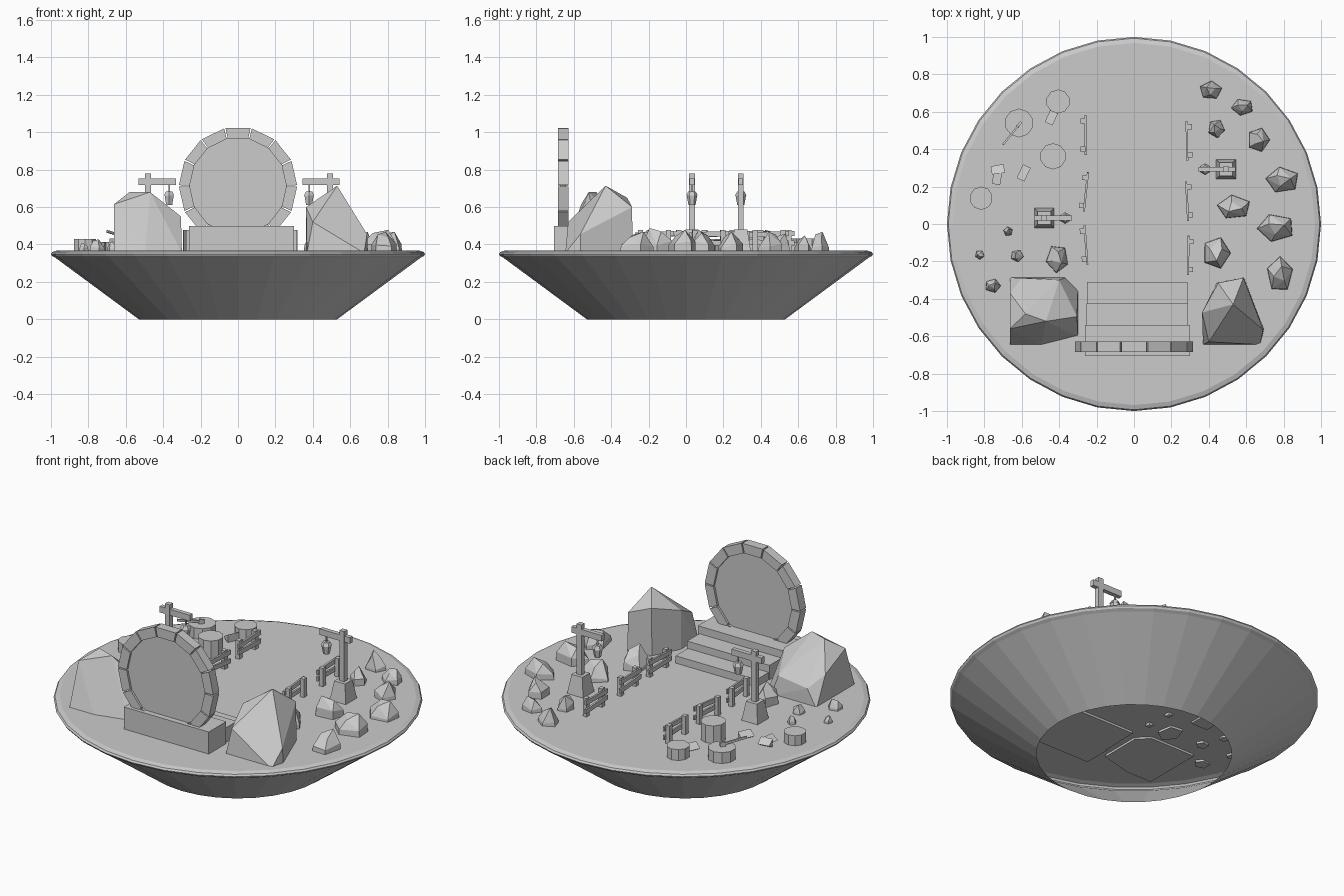
import bpy, bmesh, random
from math import sin, cos, pi, radians, atan2
from mathutils import Vector, Matrix

if "Cube" in bpy.data.objects:
    bpy.data.objects.remove(bpy.data.objects["Cube"])

FLOOR = 0.368


def finish(name, bm, flat=True):
    bmesh.ops.recalc_face_normals(bm, faces=bm.faces)
    me = bpy.data.meshes.new(name)
    bm.to_mesh(me)
    bm.free()
    ob = bpy.data.objects.new(name, me)
    bpy.context.collection.objects.link(ob)
    return ob


def add_box(bm, centre, size, rot=None):
    m = Matrix.Translation(centre) @ (rot or Matrix()) @ Matrix.Diagonal((*size, 1))
    bmesh.ops.create_cube(bm, size=1, matrix=m)


def add_cone(bm, x, y, z0, z1, r0, r1, sides, turn=0.0):
    m = Matrix.Translation((x, y, (z0 + z1) / 2)) @ Matrix.Rotation(turn, 4, 'Z')
    bmesh.ops.create_cone(bm, cap_ends=True, segments=sides, radius1=r0, radius2=r1,
                          depth=z1 - z0, matrix=m)


def hull(name, pts):
    bm = bmesh.new()
    for p in pts:
        bm.verts.new(p)
    res = bmesh.ops.convex_hull(bm, input=bm.verts)
    junk = [v for v in res["geom_interior"] if isinstance(v, bmesh.types.BMVert)]
    bmesh.ops.delete(bm, geom=junk, context='VERTS')
    bmesh.ops.dissolve_limit(bm, angle_limit=radians(4), verts=bm.verts, edges=bm.edges)
    return finish(name, bm)


# Island: open-bottomed bowl with a rounded rim and a flat floor
profile = [(0.53, 0), (0.975, 0.328), (0.993, 0.338), (1, 0.349), (0.993, 0.36), (0.968, FLOOR)]
bm = bmesh.new()
N = 32
rings = [[bm.verts.new((r * sin(2 * pi * i / N), r * cos(2 * pi * i / N), z)) for i in range(N)]
         for r, z in profile]
for a, b in zip(rings, rings[1:]):
    for i in range(N):
        bm.faces.new((a[i], a[(i + 1) % N], b[(i + 1) % N], b[i]))
bm.faces.new(rings[-1])
finish("island", bm)

# Steps climbing to the gate
for i, (y1, top, x0, x1) in enumerate([(-0.31, 0.412, -0.25, 0.285),
                                      (-0.425, 0.455, -0.255, 0.29),
                                      (-0.54, 0.5, -0.262, 0.3)]):
    y0 = -0.705
    bm = bmesh.new()
    add_box(bm, ((x0 + x1) / 2, (y0 + y1) / 2, (0.355 + top) / 2), (x1 - x0, y1 - y0, top - 0.355))
    finish(f"step_{i + 1}", bm)

# Round gate: fourteen wedge stones around a thin disc
GX, GY, GZ, S = 0.0, -0.656, 0.713, 14
bm = bmesh.new()
for i in range(S):
    a0 = 2 * pi * i / S + 0.012
    a1 = 2 * pi * (i + 1) / S - 0.012
    vs = [bm.verts.new((GX + r * cos(a), GY + y, GZ + r * sin(a)))
          for y in (-0.028, 0.028) for r, a in ((0.258, a0), (0.316, a0), (0.316, a1), (0.258, a1))]
    for f in ((0, 1, 2, 3), (7, 6, 5, 4), (0, 4, 5, 1), (1, 5, 6, 2), (2, 6, 7, 3), (3, 7, 4, 0)):
        bm.faces.new([vs[k] for k in f])
finish("gate_ring", bm)
bm = bmesh.new()
bmesh.ops.create_cone(bm, cap_ends=True, segments=S, radius1=0.268, radius2=0.268, depth=0.03,
                      matrix=Matrix.Translation((GX, GY, GZ)) @ Matrix.Rotation(pi / 2, 4, 'X'))
finish("gate_disc", bm)

# Two boulders beside the gate
Z = 0.355
hull("boulder_left", [(-.663, -.286, Z), (-.364, -.286, Z), (-.30, -.35, Z), (-.30, -.60, Z),
                      (-.497, -.65, Z), (-.663, -.65, Z), (-.663, -.37, .53), (-.663, -.56, .615),
                      (-.58, -.48, .68), (-.47, -.52, .68), (-.305, -.495, .55),
                      (-.40, -.30, .48), (-.60, -.29, .46)])
hull("boulder_right", [(.588, -.286, Z), (.444, -.313, Z), (.364, -.473, Z), (.369, -.645, Z),
                       (.674, -.645, Z), (.695, -.565, Z), (.62, -.37, Z), (.45, -.315, .65),
                       (.585, -.288, .60), (.53, -.43, .714), (.364, -.473, .60),
                       (.69, -.565, .455), (.40, -.63, .52)])

# Small scattered rocks: x, y, width, depth, height
random.seed(4)
rocks = [(.41, .715, .12, .10, .10), (.58, .625, .12, .09, .08), (.44, .51, .09, .10, .09),
         (.665, .45, .12, .13, .10), (.795, .235, .18, .14, .10), (.535, .09, .18, .13, .11),
         (.76, -.02, .20, .15, .11), (.44, -.155, .15, .17, .12), (.78, -.27, .14, .19, .10),
         (-.755, -.33, .085, .075, .06), (-.825, -.165, .05, .05, .04), (-.673, -.04, .05, .05, .05),
         (-.625, -.17, .07, .065, .055), (-.41, -.185, .12, .15, .11)]
for i, (x, y, w, d, h) in enumerate(rocks):
    t = random.uniform(0, 2 * pi)
    pts = []
    for k in range(5):
        a = t + 2 * pi * k / 5
        pts.append((x + w * .52 * cos(a), y + d * .52 * sin(a), Z))
        pts.append((x + w * .5 * cos(a), y + d * .5 * sin(a), FLOOR + h * random.uniform(.1, .5)))
    for k in range(3):
        a = t + 1 + 2 * pi * k / 3
        pts.append((x + w * .24 * cos(a), y + d * .24 * sin(a), FLOOR + h * (1 - .15 * k)))
    hull(f"rock_{i + 1}", pts)

# Fences: centre x, centre y, lean angle, side the posts stand on
fences = [(-.258, .475, 0, -1), (-.257, .172, -6, -1), (-.257, -.112, 4, -1),
          (.283, .445, 1, 1), (.284, .122, 3, 1), (.29, -.168, -1, 1)]
for i, (x, y, deg, side) in enumerate(fences):
    bm = bmesh.new()
    for dy in (-.075, .075):
        add_box(bm, (side * .015, dy, .415), (.025, .028, .125))
    for z, tilt in ((.455, 2), (.41, -2)):
        add_box(bm, (0, 0, z), (.011, .21, .027), Matrix.Rotation(radians(tilt), 4, 'X'))
    bm.transform(Matrix.Translation((x, y, 0)) @ Matrix.Rotation(radians(deg), 4, 'Z'))
    finish(f"fence_{i + 1}", bm)

# Lantern posts: pedestal, post, arm and hanging lantern
for name, x, y, s in (("left", -.48, .032, 1), ("right", .492, .293, -1)):
    bm = bmesh.new()
    add_cone(bm, x, y, Z, .48, .078, .05, 4, pi / 4)
    add_box(bm, (x, y, .615), (.032, .03, .33))
    add_box(bm, (x + s * .048, y, .735), (.2, .026, .036))
    finish("lamp_post_" + name, bm)
    bm = bmesh.new()
    lx = x + s * .112
    add_box(bm, (lx, y, .70), (.008, .008, .06))
    add_cone(bm, lx, y, .662, .682, .031, .02, 6)
    add_cone(bm, lx, y, .612, .662, .019, .028, 6)
    finish("lantern_" + name, bm)

# Tree stumps
for i, (x, y, r, h) in enumerate([(-.615, .54, .077, .065), (-.406, .655, .064, .065),
                                  (-.433, .362, .07, .105), (-.817, .138, .062, .06)]):
    bm = bmesh.new()
    add_cone(bm, x, y, Z, FLOOR + h, r, r, 10)
    finish(f"stump_{i + 1}", bm)

# Split firewood: three-sided wedges lying on the floor
for i, (x, y, length, deg) in enumerate([(-.435, .565, .07, 65), (-.583, .27, .08, 65),
                                         (-.727, .285, .07, 10), (-.725, .245, .07, 80)]):
    bm = bmesh.new()
    bmesh.ops.create_cone(bm, cap_ends=True, segments=3, radius1=.03, radius2=.03, depth=length,
                          matrix=Matrix.Rotation(pi / 2, 4, 'Y'))
    bm.transform(Matrix.Translation((x, y, .388)) @ Matrix.Rotation(radians(deg), 4, 'Z'))
    finish(f"firewood_{i + 1}", bm)

# Axe stuck in the front stump
a, b = Vector((-.615, .53, .445)), Vector((-.70, .425, .47))
bm = bmesh.new()
turn = (b - a).to_track_quat('X', 'Z').to_matrix().to_4x4()
add_box(bm, (a + b) / 2, ((b - a).length, .01, .013), turn)
add_box(bm, a + Vector((0, 0, -.012)), (.03, .013, .05), turn)
finish("axe", bm)
